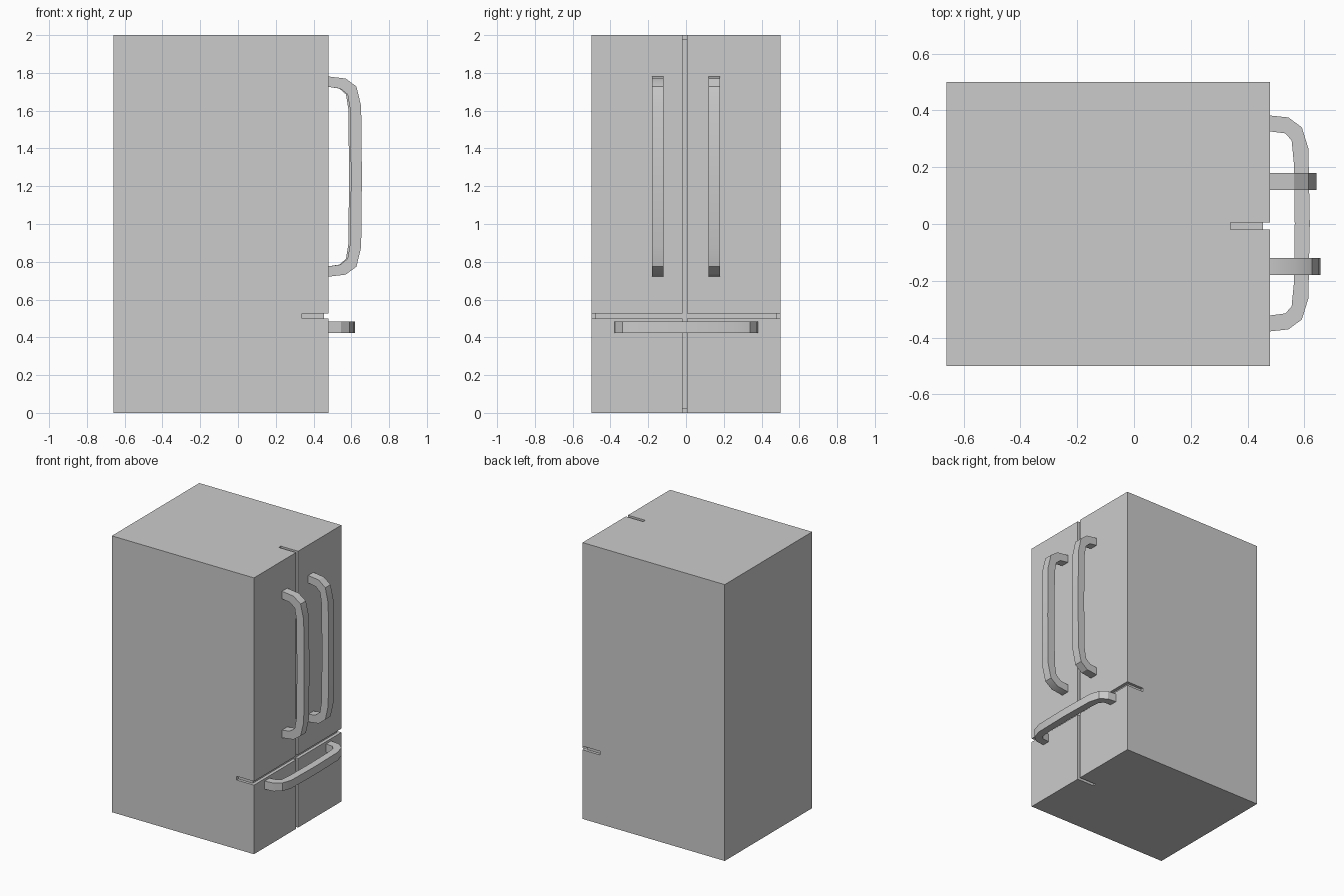
import bpy, bmesh, math

if "Cube" in bpy.data.objects:
    bpy.data.objects.remove(bpy.data.objects["Cube"])


def box(name, lo, hi):
    bm = bmesh.new()
    bmesh.ops.create_cube(bm, size=1)
    for v in bm.verts:
        v.co = [(a + b) / 2 + c * (b - a) for a, b, c in zip(lo, hi, v.co)]
    mesh = bpy.data.meshes.new(name)
    bm.to_mesh(mesh)
    bm.free()
    ob = bpy.data.objects.new(name, mesh)
    bpy.context.collection.objects.link(ob)
    return ob


def handle(name, outer, inner, place, lo, hi):
    """Bracket from an outer and inner outline (out, along), swept from lo to hi."""
    bm = bmesh.new()
    rings = []
    for (ox, oa), (ix, ia) in zip(outer, inner):
        pts = [(ox, oa, lo), (ox, oa, hi), (ix, ia, hi), (ix, ia, lo)]
        rings.append([bm.verts.new(place(*p)) for p in pts])
    for a, b in zip(rings, rings[1:]):
        for i in range(4):
            j = (i + 1) % 4
            bm.faces.new((a[i], a[j], b[j], b[i]))
    bm.faces.new(rings[0])
    bm.faces.new(rings[-1])
    bmesh.ops.recalc_face_normals(bm, faces=bm.faces)
    mesh = bpy.data.meshes.new(name)
    bm.to_mesh(mesh)
    bm.free()
    ob = bpy.data.objects.new(name, mesh)
    bpy.context.collection.objects.link(ob)
    bpy.ops.object.select_all(action='DESELECT')
    ob.select_set(True)
    bpy.context.view_layer.objects.active = ob
    bpy.ops.object.shade_smooth_by_angle(angle=math.radians(30))
    return ob


def mirrored(half, mid, centre, scale=1):
    """Half outline (out, offset) mirrored about centre, standing on the door face."""
    full = half + [(mid, 0)] + [(x, -a) for x, a in reversed(half)]
    return [(FRONT + x * scale, centre + a) for x, a in full]


BACK, FRONT = -0.66, 0.478
SLOT, FACE = 0.34, 0.455          # rear end of the seams, floor of the front seams

# Cabinet with door seams cut into the front, sides, top and bottom
body = box("fridge_body", (BACK, -0.5, 0), (FRONT, 0.5, 2))
z0, z1, y0, y1 = 0.5, 0.527, -0.019, 0.005
seams = [
    ((FACE, -0.6, z0), (0.6, 0.6, z1)),
    ((SLOT, -0.6, z0), (0.6, -0.48, z1)),
    ((SLOT, 0.48, z0), (0.6, 0.6, z1)),
    ((FACE, y0, -0.1), (0.6, y1, 2.1)),
    ((SLOT, y0, 1.98), (0.6, y1, 2.1)),
    ((SLOT, y0, -0.1), (0.6, y1, 0.02)),
]
cutters = []
for lo, hi in seams:
    cutter = box("seam_cutter", lo, hi)
    cutter.hide_render = True
    mod = body.modifiers.new("seam", 'BOOLEAN')
    mod.operation, mod.solver, mod.object = 'DIFFERENCE', 'EXACT', cutter
    cutters.append(cutter)
bpy.context.view_layer.update()
cut = bpy.data.meshes.new_from_object(
    body.evaluated_get(bpy.context.evaluated_depsgraph_get()))
body.modifiers.clear()
body.data = cut
for cutter in cutters:
    bpy.data.objects.remove(cutter)

# Upright door handles, the left one standing slightly further out
door_outer = [(0, 0.53), (0.092, 0.519), (0.149, 0.477), (0.174, 0.373)]
door_inner = [(0, 0.475), (0.064, 0.466), (0.102, 0.435), (0.115, 0.36)]
for side, y, s in (("left", -0.15, 1), ("right", 0.15, 0.92)):
    handle(side + "_door_handle",
           mirrored(door_outer, 0.178, 1.251, s),
           mirrored(door_inner, 0.12, 1.251, s),
           lambda out, along, across: (out, across, along), y - 0.03, y + 0.03)

# Drawer handle lying across the bottom
drawer_outer = [(0, 0.38), (0.066, 0.373), (0.113, 0.338), (0.136, 0.264)]
drawer_inner = [(0, 0.324), (0.055, 0.317), (0.077, 0.292), (0.085, 0.211)]
handle("drawer_handle",
       mirrored(drawer_outer, 0.141, 0.002),
       mirrored(drawer_inner, 0.088, 0.002),
       lambda out, along, across: (out, along, across), 0.424, 0.483)
